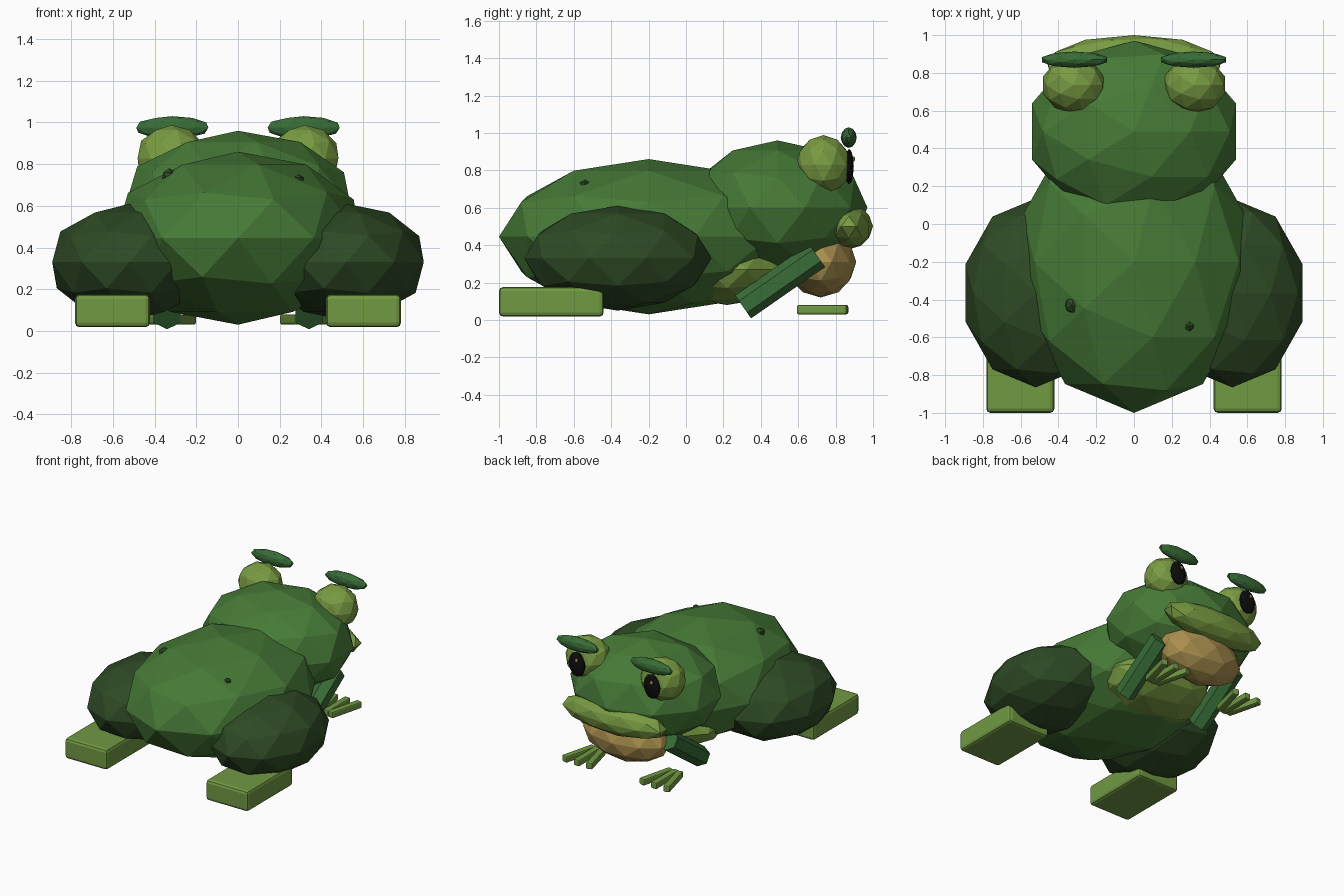
import bpy, math
from mathutils import Vector

if "Cube" in bpy.data.objects:
    bpy.data.objects.remove(bpy.data.objects["Cube"])


def material(name, rgb):
    m = bpy.data.materials.new(name)
    m.diffuse_color = (*rgb, 1)
    m.use_nodes = True
    m.node_tree.nodes["Principled BSDF"].inputs["Base Color"].default_value = m.diffuse_color
    return m


BODY = material("leaf green", (0.062, 0.195, 0.038))
THIGH = material("dark green", (0.027, 0.068, 0.018))
LIMB = material("mid green", (0.040, 0.150, 0.038))
FOOT = material("light green", (0.165, 0.32, 0.055))
EYE = material("yellow green", (0.19, 0.33, 0.055))
TAN = material("tan", (0.42, 0.29, 0.08))
BLACK = material("black", (0.004, 0.004, 0.004))


def finish(name, mat):
    ob = bpy.context.object
    ob.name = name
    ob.data.materials.append(mat)
    return ob


def blob(name, loc, radii, mat, sub=2):
    """Faceted ellipsoid."""
    bpy.ops.mesh.primitive_ico_sphere_add(subdivisions=sub, radius=1, location=loc)
    ob = finish(name, mat)
    ob.scale = radii
    bpy.ops.object.transform_apply(location=False, rotation=False, scale=True)
    return ob


def block(name, loc, size, mat, bevel, turn=0):
    """Box with softened edges, turned about z."""
    bpy.ops.mesh.primitive_cube_add(size=1, location=loc)
    ob = finish(name, mat)
    ob.scale = size
    bpy.ops.object.transform_apply(location=False, rotation=False, scale=True)
    ob.rotation_euler.z = turn
    mod = ob.modifiers.new("bevel", 'BEVEL')
    mod.width = bevel
    mod.segments = 2
    return ob


def rod(name, a, b, radius, mat, sides=6):
    """Prism between two points."""
    a, b = Vector(a), Vector(b)
    bpy.ops.mesh.primitive_cylinder_add(vertices=sides, radius=radius,
                                        depth=(b - a).length, location=(a + b) / 2)
    ob = finish(name, mat)
    ob.rotation_euler = (math.atan2(-(b - a).y, (b - a).z), 0, 0)
    return ob


# Torso, head and face
blob("body", (0, -0.2, 0.445), (0.62, 0.8, 0.415), BODY)
blob("belly", (0, 0.22, 0.27), (0.44, 0.34, 0.19), EYE)
blob("head", (0, 0.49, 0.60), (0.568, 0.48, 0.36), BODY)
blob("lip", (0, 0.87, 0.50), (0.44, 0.13, 0.122), EYE)
blob("throat", (0, 0.72, 0.31), (0.35, 0.19, 0.19), TAN)

# Skin bumps
blob("wart_large", (-0.33, -0.43, 0.745), (0.038, 0.045, 0.035), THIGH, 1)
blob("wart_small", (0.29, -0.54, 0.722), (0.03, 0.03, 0.03), THIGH, 1)

for side, s in (("left", -1), ("right", 1)):
    # Eyes
    blob("eye_" + side, (0.32 * s, 0.735, 0.828), (0.17, 0.148, 0.16), EYE)
    blob("pupil_" + side, (0.32 * s, 0.872, 0.82), (0.07, 0.025, 0.095), BLACK)
    blob("eye_glint_" + side, (0.32 * s - 0.012, 0.895, 0.86), (0.014, 0.01, 0.016), TAN, 1)
    blob("brow_" + side, (0.315 * s, 0.87, 0.975), (0.182, 0.043, 0.055), LIMB)
    # Hind legs
    blob("thigh_" + side, (0.52 * s, -0.365, 0.33), (0.39, 0.5, 0.28), THIGH)
    block("hind_foot_" + side, (0.602 * s, -0.72, 0.097), (0.36, 0.56, 0.158), FOOT, 0.022)
    # Front legs and fanned toes
    rod("front_leg_" + side, (0.34 * s, 0.305, 0.07), (0.34 * s, 0.70, 0.345), 0.075, LIMB)
    for k in (-1, 0, 1):
        block(f"toe_{side}_{k + 2}", (0.33 * s + 0.072 * k, 0.73, 0.055),
              (0.05, 0.275, 0.05), FOOT, 0.01, -0.25 * k)
